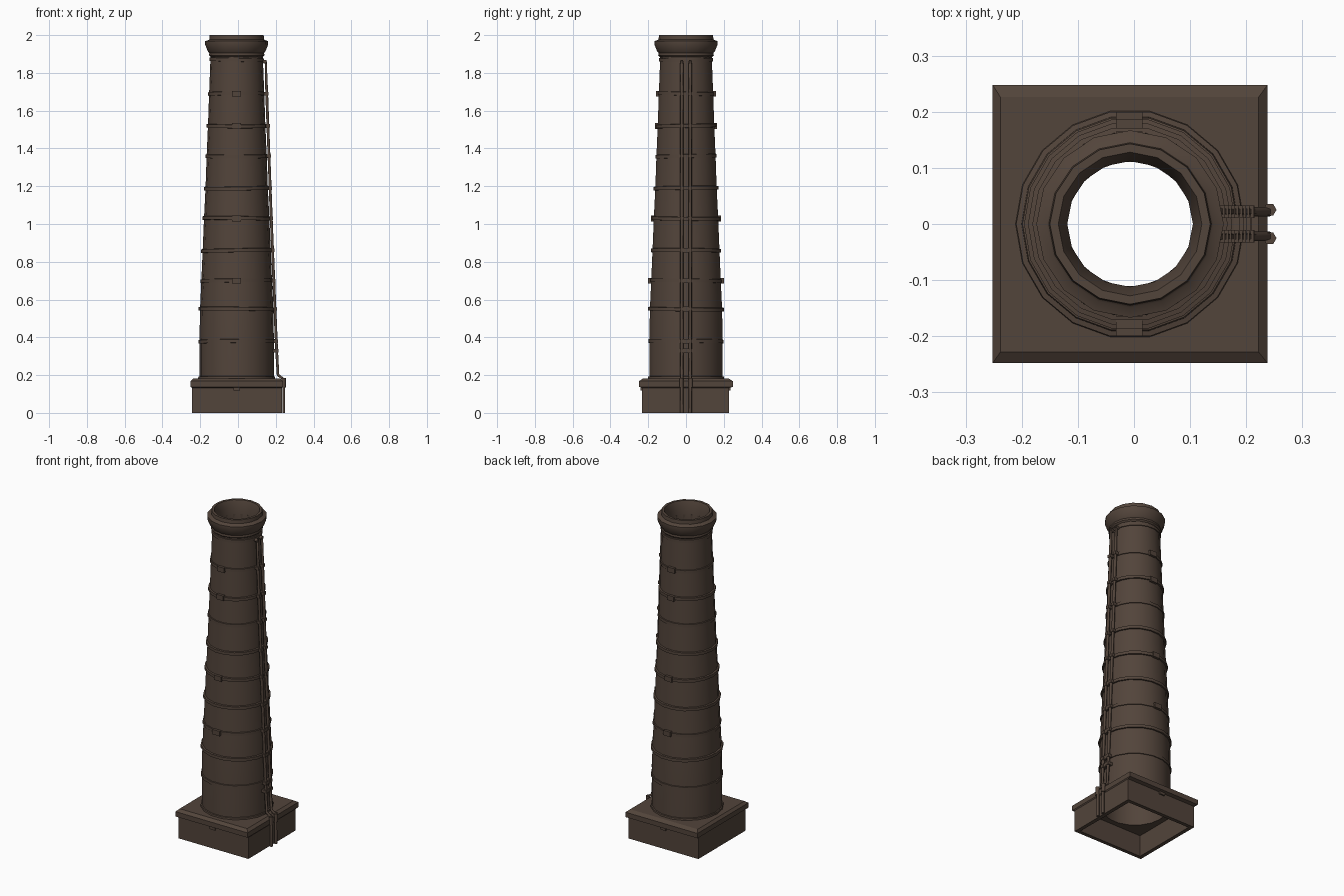
import bpy, bmesh, math, random
from mathutils import Vector

random.seed(4)
cube = bpy.data.objects.get("Cube")
if cube:
    bpy.data.objects.remove(cube, do_unlink=True)

CX = -0.007   # shaft axis
SIDES = 18

brick = bpy.data.materials.new("dark brown brick")
brick.use_nodes = True
COLOR = (0.085, 0.058, 0.043, 1)
brick.diffuse_color = COLOR
brick.node_tree.nodes["Principled BSDF"].inputs["Base Color"].default_value = COLOR


def finish(bm, name, smooth=None):
    bmesh.ops.recalc_face_normals(bm, faces=bm.faces)
    mesh = bpy.data.meshes.new(name)
    bm.to_mesh(mesh)
    bm.free()
    ob = bpy.data.objects.new(name, mesh)
    bpy.context.collection.objects.link(ob)
    mesh.materials.append(brick)
    if smooth:
        bpy.ops.object.select_all(action='DESELECT')
        ob.select_set(True)
        bpy.context.view_layer.objects.active = ob
        bpy.ops.object.shade_smooth_by_angle(angle=math.radians(smooth))
    return ob


def lathe(name, profile, sides=SIDES, closed=True, tilt=0.0, smooth=30):
    """Turn a (radius, z) profile about the shaft axis."""
    bm = bmesh.new()
    phase = random.uniform(0, 6)
    rings = []
    for r, z in profile:
        ring = []
        for i in range(sides):
            a = math.tau * i / sides
            ring.append(bm.verts.new((CX + r * math.cos(a), r * math.sin(a),
                                      z + tilt * math.cos(a + phase))))
        rings.append(ring)
    pairs = list(zip(rings, rings[1:]))
    if closed:
        pairs.append((rings[-1], rings[0]))
    for lo, hi in pairs:
        for i in range(sides):
            j = (i + 1) % sides
            bm.faces.new((lo[i], lo[j], hi[j], hi[i]))
    return finish(bm, name, smooth)


def box(name, lo, hi):
    bm = bmesh.new()
    bmesh.ops.create_cube(bm, size=1)
    for v in bm.verts:
        v.co = [(a + b) / 2 + c * (b - a) for a, b, c in zip(lo, hi, v.co)]
    return finish(bm, name)


def tube(name, points, radius, sides=6):
    """Straight-sided pipe through the given points."""
    curve = bpy.data.curves.new(name, 'CURVE')
    curve.dimensions = '3D'
    curve.bevel_depth = radius
    curve.bevel_resolution = (sides - 4) // 2
    curve.use_fill_caps = True
    spline = curve.splines.new('POLY')
    spline.points.add(len(points) - 1)
    for p, co in zip(spline.points, points):
        p.co = (*co, 1)
    curve.materials.append(brick)
    ob = bpy.data.objects.new(name, curve)
    bpy.context.collection.objects.link(ob)
    return ob


# Square base: an open-bottomed skirt, a moulded slab and a round opening
def square_ring(bm, x0, x1, y0, y1, z):
    return [bm.verts.new((x, y, z)) for x, y in ((x0, y0), (x1, y0), (x1, y1), (x0, y1))]


bm = bmesh.new()
levels = [(-0.22, 0.21, -0.21, 0.205, 0.13),
          (-0.22, 0.21, -0.21, 0.205, 0.0),
          (-0.243, 0.233, -0.232, 0.227, 0.0),
          (-0.243, 0.233, -0.232, 0.227, 0.132),
          (-0.252, 0.238, -0.248, 0.248, 0.138),
          (-0.252, 0.238, -0.248, 0.248, 0.168),
          (-0.238, 0.222, -0.228, 0.226, 0.182)]
rings = [square_ring(bm, *lv) for lv in levels]
for lo, hi in zip(rings, rings[1:]):
    for i in range(4):
        j = (i + 1) % 4
        bm.faces.new((lo[i], lo[j], hi[j], hi[i]))
# Underside and top of the slab, each pierced for the flue
for ring, z in ((rings[0], 0.13), (rings[-1], 0.182)):
    hole = [bm.verts.new((CX + 0.18 * math.cos(math.tau * i / SIDES),
                          0.18 * math.sin(math.tau * i / SIDES), z)) for i in range(SIDES)]
    edges = [bm.edges.new((hole[i], hole[(i + 1) % SIDES])) for i in range(SIDES)]
    edges += [bm.edges.get((ring[i], ring[(i + 1) % 4])) for i in range(4)]
    bmesh.ops.triangle_fill(bm, edges=edges, use_beauty=True)
finish(bm, "base")
for y in (-0.234, 0.229):
    box("base_keystone", (-0.025, y - 0.006, 0.118), (0.01, y + 0.006, 0.136))

# Tapering hollow shaft
outer = [(0.197, 0.13), (0.197, 0.38), (0.194, 0.55), (0.187, 0.70), (0.180, 0.86),
         (0.173, 1.03), (0.165, 1.19), (0.159, 1.36), (0.152, 1.52), (0.146, 1.69),
         (0.139, 1.87), (0.137, 1.92)]
inner = [(0.112, 1.92), (0.182, 0.13)]
lathe("shaft", outer + inner)


def radius_at(z):
    for (r0, z0), (r1, z1) in zip(outer, outer[1:]):
        if z0 <= z <= z1:
            return r0 + (r1 - r0) * (z - z0) / (z1 - z0)


# Iron bands, some clasped by a buckle at front and back
bands = [z for _, z in outer[1:-1]]
for k, z in enumerate(bands):
    r = radius_at(z)
    out = 0.009 if k % 3 == 1 or k in (3, 5) else 0.005
    lathe("band", [(r - 0.01, z - 0.011), (r + out, z - 0.010),
                   (r + out, z + 0.008), (r - 0.01, z + 0.012)], tilt=0.003)
    if k in (2, 4, 7, 8):
        for s in (-1, 1):
            y0, y1 = sorted((s * (r - 0.01), s * (r + 0.013)))
            box("band_buckle", (CX - 0.025, y0, z - 0.016), (CX + 0.022, y1, z + 0.014))

# Footing ring where shaft meets base
lathe("shaft_footing", [(0.185, 0.175), (0.205, 0.175), (0.203, 0.192), (0.185, 0.198)])

# Flared crown and hollow rim
lathe("crown", [(0.112, 1.88), (0.139, 1.885), (0.147, 1.893), (0.145, 1.905), (0.153, 1.915),
                (0.167, 1.95), (0.167, 1.968), (0.149, 1.974), (0.145, 1.978),
                (0.143, 2.0), (0.128, 2.0), (0.112, 1.955)], sides=16)

# Twin pipes climbing the left side, stepping out over the base
path = [(0.12, 1.858), (0.147, 1.858), (0.152, 1.69), (0.176, 1.03),
        (0.205, 0.32), (0.212, 0.20), (0.242, 0.178), (0.242, 0.0)]


def pipe_x(z):
    for (x1, z1), (x0, z0) in zip(path[1:], path[2:]):
        if z0 <= z <= z1:
            return x0 + (x1 - x0) * (z - z0) / (z1 - z0)


for y in (-0.022, 0.022):
    tube("side_pipe", [(x, y, z) for x, z in path], 0.0085)
    tube("pipe_foot", [(0.242, y * 1.15, 0.135), (0.242, y * 1.15, 0.185)], 0.012)
    tube("pipe_cap", [(0.135, y, 1.858), (0.152, y, 1.858)], 0.011)

# Brackets and rungs holding the pipes
for z in bands[:-1] + [0.33]:
    x = pipe_x(z)
    for y in (-0.022, 0.022):
        box("pipe_bracket", (radius_at(z) - 0.025, y - 0.011, z - 0.009),
            (x + 0.010, y + 0.011, z + 0.009))
    if z < 1.0:
        box("pipe_rung", (x - 0.006, -0.022, z - 0.012), (x + 0.006, 0.022, z + 0.012))
